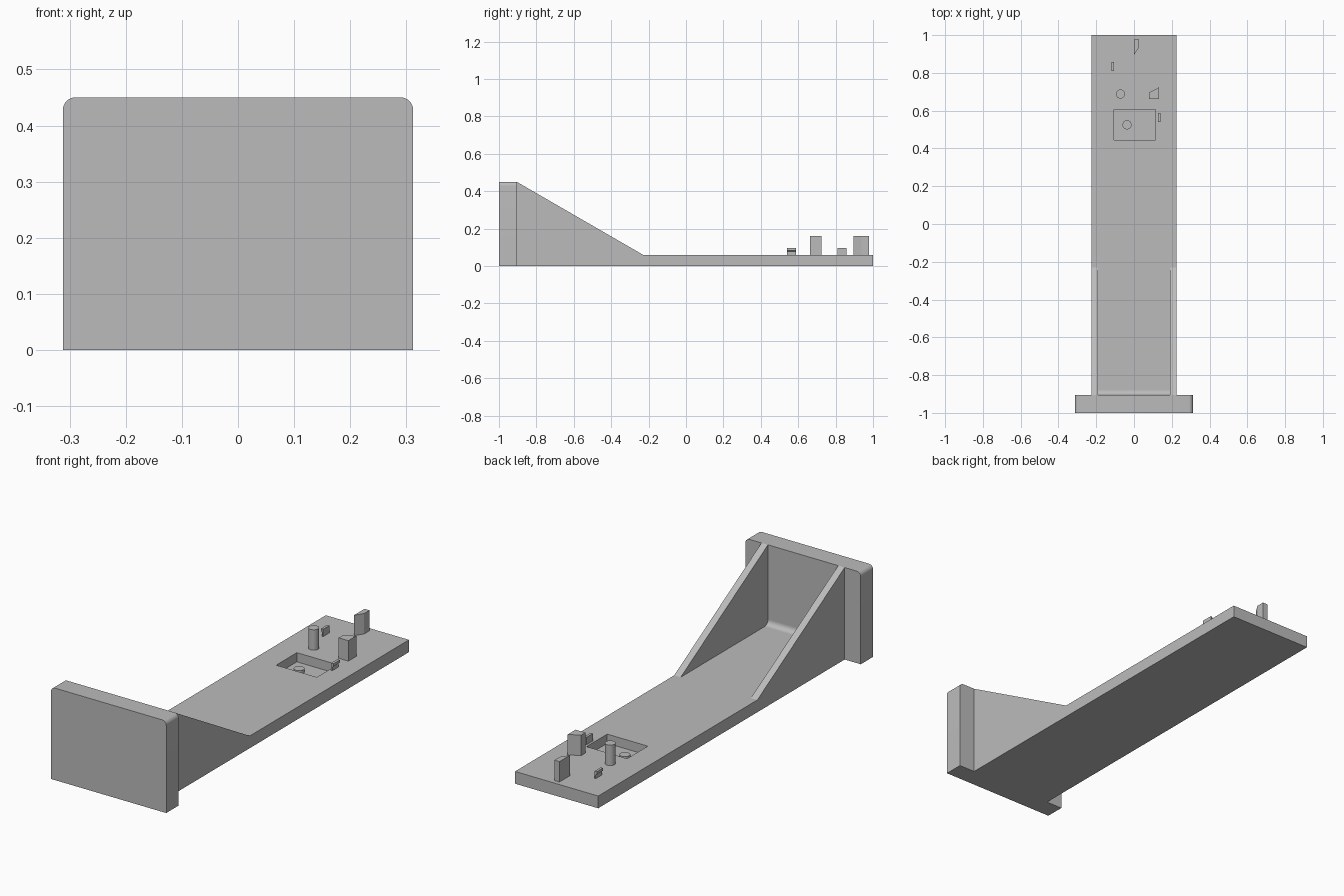
import bpy, bmesh, math
from mathutils import Vector

if "Cube" in bpy.data.objects:
    bpy.data.objects.remove(bpy.data.objects["Cube"], do_unlink=True)

gray = bpy.data.materials.new("plain gray")
gray.use_nodes = True
gray.diffuse_color = (0.5, 0.5, 0.5, 1)
gray.node_tree.nodes["Principled BSDF"].inputs["Base Color"].default_value = (0.5, 0.5, 0.5, 1)


def prism(name, points, axis, low, high):
    """Extrude a 2D outline along an axis; outline uses the other two axes in order."""
    def place(p, depth):
        co = list(p)
        co.insert("xyz".index(axis), depth)
        return Vector(co)
    bm = bmesh.new()
    face = bm.faces.new([bm.verts.new(place(p, low)) for p in points])
    moved = bmesh.ops.extrude_face_region(bm, geom=[face])["geom"]
    shift = place((0, 0), high - low)
    bmesh.ops.translate(bm, vec=shift, verts=[g for g in moved if isinstance(g, bmesh.types.BMVert)])
    bmesh.ops.recalc_face_normals(bm, faces=bm.faces)
    mesh = bpy.data.meshes.new(name)
    bm.to_mesh(mesh)
    bm.free()
    mesh.materials.append(gray)
    obj = bpy.data.objects.new(name, mesh)
    bpy.context.collection.objects.link(obj)
    return obj


def rect(x0, x1, y0, y1):
    return [(x0, y0), (x1, y0), (x1, y1), (x0, y1)]


def arc(cx, cy, radius, start, end, steps):
    angles = [math.radians(start + (end - start) * i / steps) for i in range(steps + 1)]
    return [(cx + radius * math.cos(a), cy + radius * math.sin(a)) for a in angles]


def smooth(obj):
    bpy.ops.object.select_all(action="DESELECT")
    obj.select_set(True)
    bpy.context.view_layer.objects.active = obj
    bpy.ops.object.shade_smooth_by_angle(angle=math.radians(30))


DECK, WIDE, BACK = 0.06, 0.225, -0.905

# Long deck with a rectangular pocket
deck = prism("deck", rect(-WIDE, WIDE, BACK, 1), "z", 0, DECK)
cutter = prism("pocket_cutter", rect(-0.105, 0.115, 0.445, 0.605), "z", 0.015, 0.1)
cutter.hide_render = True
cut = deck.modifiers.new("pocket", "BOOLEAN")
cut.operation = "DIFFERENCE"
cut.solver = "EXACT"
cut.object = cutter
bpy.context.view_layer.objects.active = deck
bpy.ops.object.modifier_apply(modifier=cut.name)
bpy.data.objects.remove(cutter, do_unlink=True)

# Upright front plate with rounded top corners
R = 0.022
outline = [(-0.312, 0), (0.312, 0)]
outline += arc(0.312 - R, 0.45 - R, R, 0, 90, 8) + arc(R - 0.312, 0.45 - R, R, 90, 180, 8)
smooth(prism("front_plate", outline, "y", -1, BACK))

# Sloping side walls and the fillet between them
slope = [(BACK, DECK), (-0.23, DECK), (BACK, 0.45)]
for side, x0, x1 in (("right", -WIDE, -0.19), ("left", 0.19, WIDE)):
    prism(side + "_gusset", slope, "x", x0, x1)
fillet = [(BACK, DECK)] + arc(BACK + 0.025, DECK + 0.025, 0.025, 270, 180, 8)
smooth(prism("floor_fillet", fillet, "x", -0.19, 0.19))

# Round pin and the low boss inside the pocket
smooth(prism("round_pin", arc(-0.072, 0.688, 0.024, 0, 345, 23), "z", DECK, 0.16))
smooth(prism("pocket_boss", arc(-0.037, 0.525, 0.024, 0, 345, 23), "z", 0.015, 0.032))

# Angled posts
prism("side_post", [(0.08, 0.663), (0.133, 0.663), (0.133, 0.724), (0.08, 0.696)], "z", DECK, 0.16)
prism("rear_post", [(0, 0.895), (0.027, 0.937), (0.027, 0.978), (0, 0.978)], "z", DECK, 0.16)

# Small clips: a thin stem with an overhanging lip
for side, stem, lip, y in (("right", -0.106, -0.118, 0.81), ("left", 0.126, 0.139, 0.54)):
    mid = (stem + lip) / 2
    hook = [(stem, DECK), (mid, DECK), (mid, 0.078), (lip, 0.083), (lip, 0.096), (stem, 0.096)]
    prism(side + "_clip", hook, "y", y, y + 0.048)
